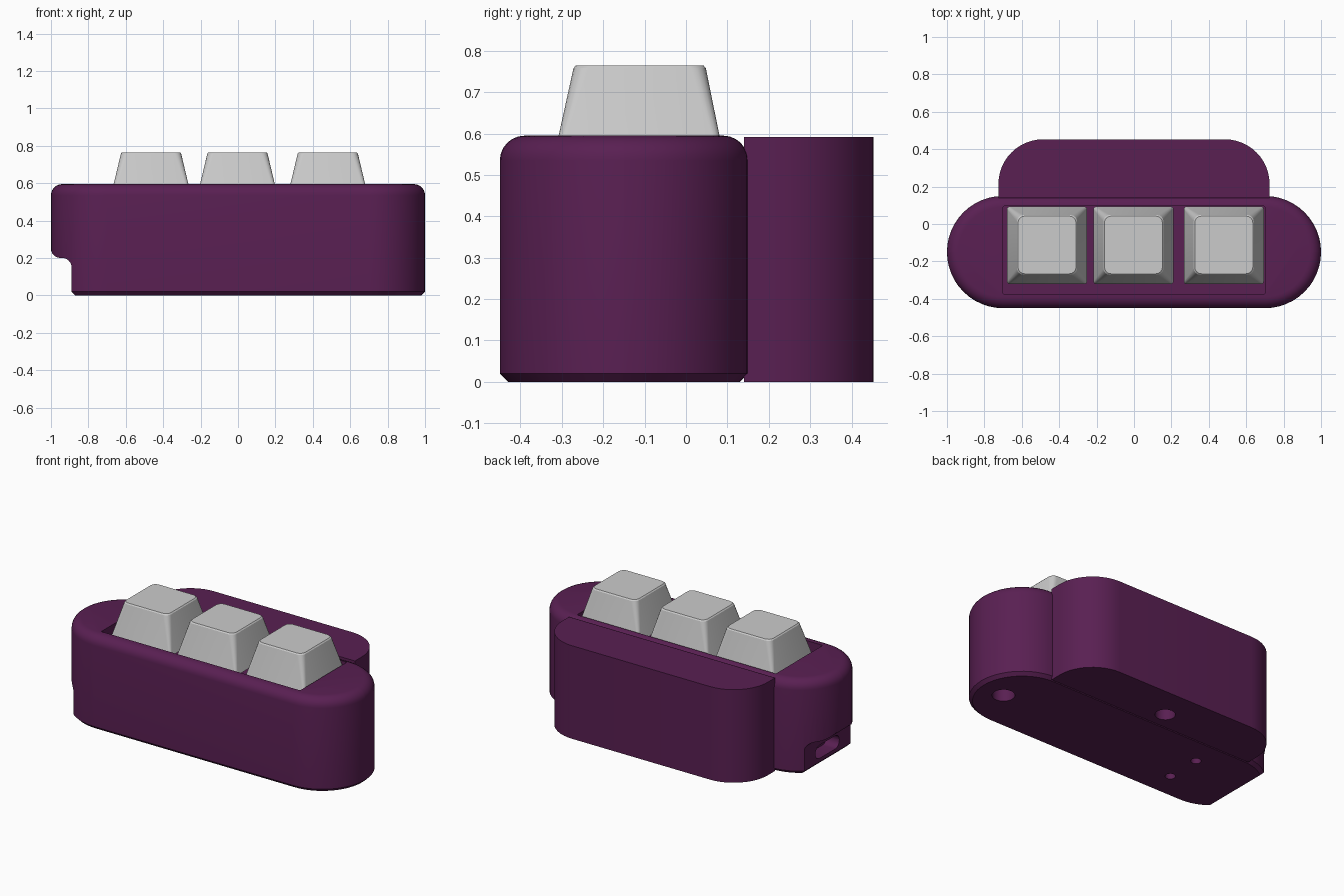
import bpy, bmesh, math

if "Cube" in bpy.data.objects:
    bpy.data.objects.remove(bpy.data.objects["Cube"])

purple = bpy.data.materials.new("purple_plastic")
purple.diffuse_color = (0.1, 0.014, 0.085, 1)
purple.use_nodes = True
purple.node_tree.nodes["Principled BSDF"].inputs["Base Color"].default_value = purple.diffuse_color


def arc(cx, cy, r, a0, a1, n):
    return [(cx + r * math.cos(math.radians(a0 + (a1 - a0) * i / n)),
             cy + r * math.sin(math.radians(a0 + (a1 - a0) * i / n))) for i in range(n + 1)]


def rounded_rect(cx, cy, hx, hy, r, n=6):
    pts = []
    for sx, sy, a in ((1, 1, 0), (-1, 1, 90), (-1, -1, 180), (1, -1, 270)):
        pts += arc(cx + sx * (hx - r), cy + sy * (hy - r), r, a, a + 90, n)
    return pts


def loft(name, rings, material=None):
    """Join rings of 3D points with quads and cap both ends."""
    bm = bmesh.new()
    loops = [[bm.verts.new(p) for p in ring] for ring in rings]
    for a, b in zip(loops, loops[1:]):
        for i in range(len(a)):
            j = (i + 1) % len(a)
            bm.faces.new((a[i], a[j], b[j], b[i]))
    bm.faces.new(loops[0][::-1])
    bm.faces.new(loops[-1])
    bmesh.ops.remove_doubles(bm, verts=bm.verts, dist=1e-5)
    bmesh.ops.recalc_face_normals(bm, faces=bm.faces)
    mesh = bpy.data.meshes.new(name)
    bm.to_mesh(mesh)
    bm.free()
    obj = bpy.data.objects.new(name, mesh)
    bpy.context.collection.objects.link(obj)
    if material:
        mesh.materials.append(material)
    return obj


def prism(name, pts, z0, z1, material=None):
    return loft(name, [[(x, y, z) for x, y in pts] for z in (z0, z1)], material)


def activate(obj):
    bpy.ops.object.select_all(action='DESELECT')
    obj.select_set(True)
    bpy.context.view_layer.objects.active = obj


def cut(obj, cutter):
    cutter.hide_render = True
    mod = obj.modifiers.new("cut", 'BOOLEAN')
    mod.operation, mod.solver, mod.object = 'DIFFERENCE', 'EXACT', cutter
    activate(obj)
    bpy.ops.object.modifier_apply(modifier=mod.name)
    bpy.data.objects.remove(cutter)


def smooth(obj):
    activate(obj)
    bpy.ops.object.shade_smooth_by_angle(angle=math.radians(25))


# Main case: stadium with chamfered foot and rounded top rim
H, CY = 0.595, -0.15
profile = [(0.02, 0), (0, 0.02)] + [(0.06 - x, z) for x, z in arc(0, H - 0.06, 0.06, 0, 90, 6)]
case = loft("case", [[(x, y, z) for x, y in rounded_rect(0, CY, 1 - d, 0.3 - d, 0.3 - d - 1e-4, 12)]
                     for d, z in profile], purple)

# Key well
cut(case, prism("well_cutter", rounded_rect(0, -0.14, 0.7, 0.235, 0.004, 1), 0.38, 0.8))

# Undercut at the left end for the cable plug
notch = [(-1.2, -0.1), (-0.77, -0.1), (-0.89, 0.02)]
notch += arc(-0.94, 0.15, 0.05, 0, 90, 6) + arc(-0.95, 0.25, 0.05, 270, 180, 6)[:-1]
notch += [(-1.003, 0.25), (-1.2, 0.25)]
cut(case, loft("notch_cutter", [[(x, y, z) for x, z in notch] for y in (-0.6, 0.3)]))

# Cable port
port = rounded_rect(CY, 0.085, 0.12, 0.042, 0.0415, 6)
cut(case, loft("port_cutter", [[(x, y, z) for y, z in port] for x in (-1, -0.8)]))

# Rear housing
outline = [(-0.725, 0.14), (0.725, 0.14)] + arc(0.485, 0.213, 0.24, 0, 90, 12) \
    + arc(-0.485, 0.213, 0.24, 90, 180, 12)
housing = prism("rear_housing", outline, 0, H - 0.003, purple)

# Screw holes underneath
for target, x, y, r in ((case, 0.82, -0.17, 0.065), (case, -0.49, -0.04, 0.03),
                        (case, -0.49, -0.265, 0.03), (housing, -0.02, 0.25, 0.058)):
    cut(target, prism("hole_cutter", arc(x, y, r, 0, 345, 23), -0.1, 0.1))
smooth(case)
smooth(housing)

# Keycaps: hollow tapered shells, each on a stem
for label, x in (("left", -0.465), ("middle", -0.003), ("right", 0.48)):
    rings = []
    for z, hx, hy, cy, r in ((0.71, 0.14, 0.145, -0.112, 0.03), (0.535, 0.19, 0.183, -0.114, 0.02),
                             (0.535, 0.214, 0.207, -0.114, 0.014), (0.758, 0.161, 0.16, -0.112, 0.035),
                             (0.765, 0.155, 0.154, -0.112, 0.035)):
        rings.append([(px, py, z) for px, py in rounded_rect(x, cy, hx, hy, r, 4)])
    smooth(loft(label + "_keycap", rings))
    prism(label + "_key_stem", rounded_rect(x, -0.113, 0.06, 0.06, 0.02, 3), 0.37, 0.72)
